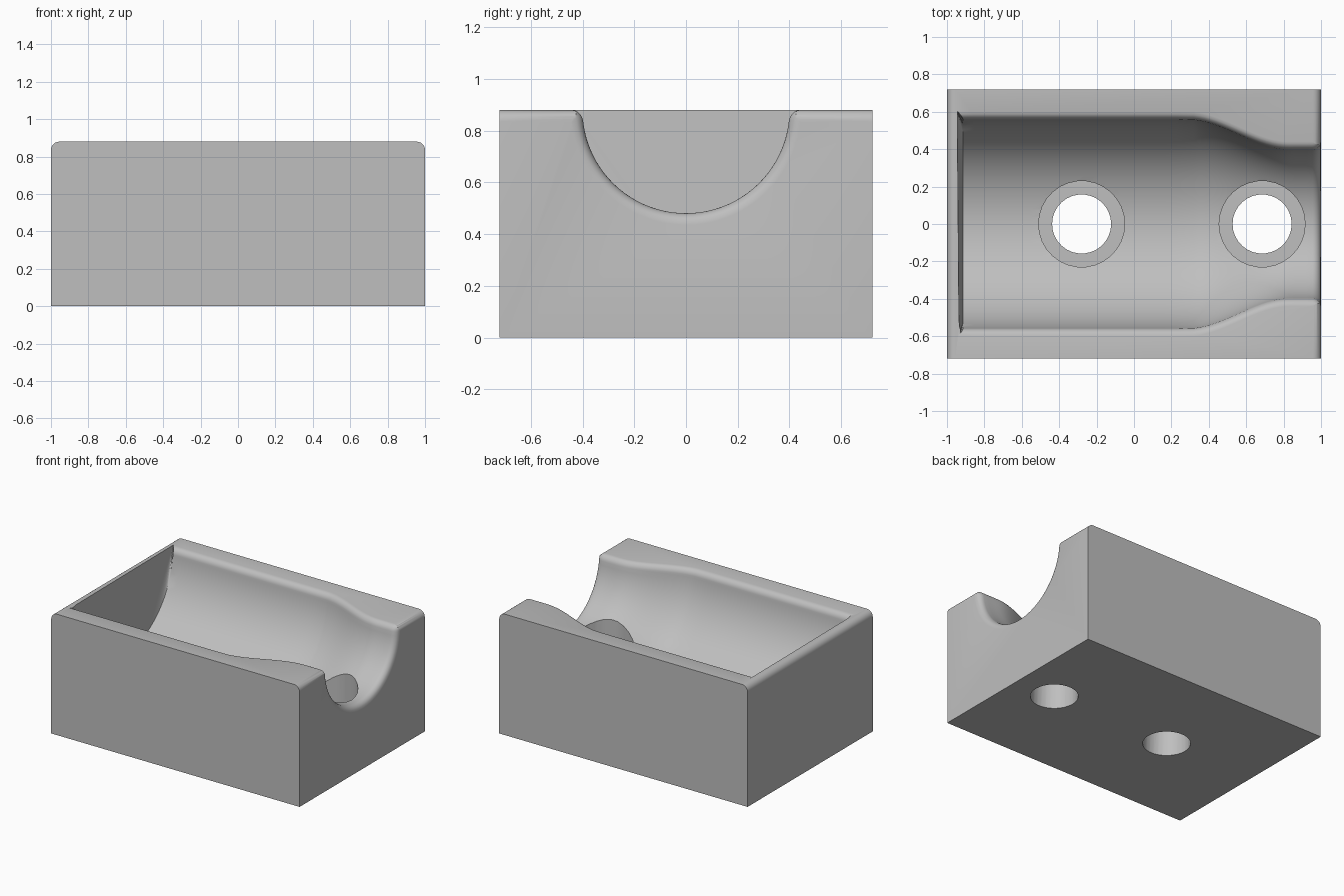
import bpy
import bmesh
from math import sin, cos, radians, sqrt

TOP, FILLET = 0.88, 0.045
END_X = -0.915

if "Cube" in bpy.data.objects:
    bpy.data.objects.remove(bpy.data.objects["Cube"])

grey = bpy.data.materials.new("plain grey")
grey.use_nodes = True
colour = (0.52, 0.52, 0.52, 1)
grey.diffuse_color = colour
grey.node_tree.nodes["Principled BSDF"].inputs["Base Color"].default_value = colour


def make_object(name, bm):
    bmesh.ops.recalc_face_normals(bm, faces=bm.faces[:])
    mesh = bpy.data.meshes.new(name)
    bm.to_mesh(mesh)
    bm.free()
    mesh.materials.append(grey)
    obj = bpy.data.objects.new(name, mesh)
    bpy.context.collection.objects.link(obj)
    return obj


def loft(name, rings):
    """Skin closed rings of points and cap both ends."""
    bm = bmesh.new()
    rows = [[bm.verts.new(p) for p in ring] for ring in rings]
    n = len(rows[0])
    for a, b in zip(rows, rows[1:]):
        for i in range(n):
            j = (i + 1) % n
            bm.faces.new((a[i], a[j], b[j], b[i]))
    bm.faces.new(rows[0])
    bm.faces.new(rows[-1])
    bmesh.ops.triangulate(bm, faces=bm.faces[:])
    return make_object(name, bm)


def flare(depth, radius=FILLET):
    """Outward offset of a rounded edge, by distance below that edge."""
    t = min(max(radius - depth, 0), radius)
    return radius - sqrt(radius ** 2 - t ** 2)


def cavity_radius(x):
    t = min(max((x - 0.29) / 0.54, 0), 1)
    return 0.56 - 0.16 * t * t * (3 - 2 * t)


# Block, with its two upper end edges rounded
corner = [(1 - FILLET + FILLET * sin(radians(a)), TOP - FILLET + FILLET * cos(radians(a)))
          for a in range(0, 91, 15)]
outline = [(-x, z) for x, z in reversed(corner)] + corner + [(1, 0), (-1, 0)]
block = loft("cradle_block", [[(x, y, z) for x, z in outline] for y in (-0.72, 0.72)])

# Trough cutter: a half-round channel that narrows to a neck and has a soft rim
rim = [0, 0.5, 1, 1.7, 2.5, 3.5, 4.5, 6]
angles = rim + [6 + 4 * i for i in range(1, 42)] + [180 - a for a in reversed(rim)]
stations = [END_X + 0.06 * i for i in range(20)]
stations += [0.29 + 0.03 * i for i in range(1, 22)]
stations += [0.955, 0.965, 0.975, 0.983, 0.99, 0.996, 1.0, 1.1]
rings = []
for index, x in enumerate(stations):
    r = cavity_radius(x) + flare(max(1 - x, 0))
    ring = []
    for a in angles:
        depth = r * sin(radians(a))
        side = cos(radians(a))
        out = flare(depth) * (1 if side > 0 else -1)
        shift = flare(depth, 0.03) if index == 0 else 0
        ring.append((x - shift, r * side + out, TOP + 0.001 - depth))
    first, last = ring[0], ring[-1]
    rings.append([(first[0], first[1], 1.1)] + ring + [(last[0], last[1], 1.1)])
cutters = [loft("trough_cutter", rings)]


# Screw holes, each a through bore with a wider counterbore
def cylinder(name, x, radius, low, high):
    circle = [(x + radius * cos(radians(a)), radius * sin(radians(a)))
              for a in range(0, 360, 12)]
    return loft(name, [[(px, py, z) for px, py in circle] for z in (low, high)])


for x in (-0.28, 0.685):
    cutters.append(cylinder("counterbore_cutter", x, 0.23, 0.2, 0.75))
    cutters.append(cylinder("bore_cutter", x, 0.158, -0.1, 0.7))

# Cut everything out of the block
bpy.context.view_layer.objects.active = block
for cutter in cutters:
    cut = block.modifiers.new("cut", "BOOLEAN")
    cut.operation = "DIFFERENCE"
    cut.solver = "EXACT"
    cut.object = cutter
    bpy.ops.object.modifier_apply(modifier=cut.name)
    bpy.data.objects.remove(cutter)

# Smooth curved faces, keep hard edges
bpy.ops.object.select_all(action="DESELECT")
block.select_set(True)
bpy.ops.object.shade_smooth_by_angle(angle=radians(32))
